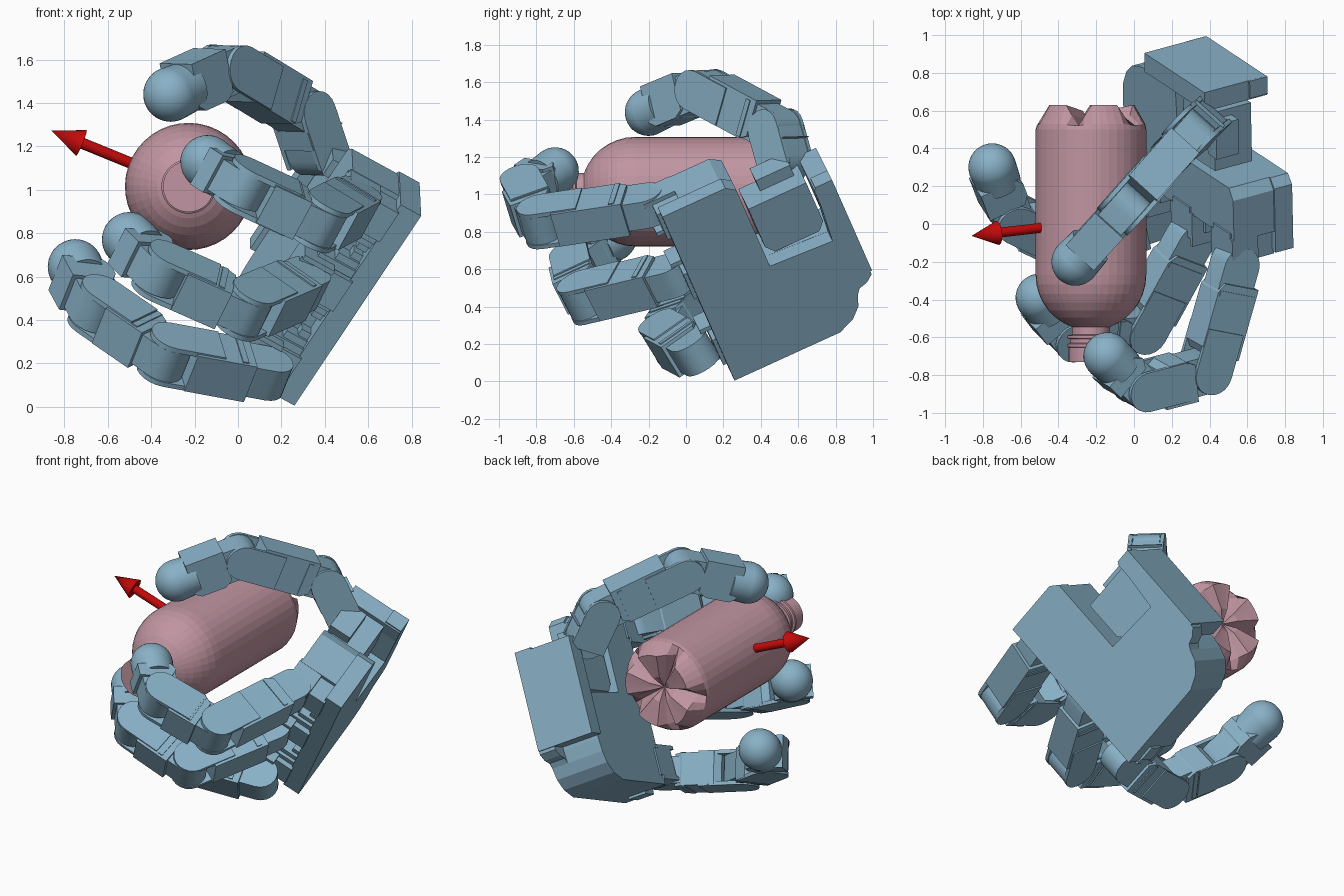
import bpy, bmesh
from math import sin, cos, pi, radians
from mathutils import Vector as V, Matrix

if "Cube" in bpy.data.objects:
    bpy.data.objects.remove(bpy.data.objects["Cube"])


def material(name, rgb):
    m = bpy.data.materials.new(name)
    m.diffuse_color = (*rgb, 1)
    m.use_nodes = True
    m.node_tree.nodes["Principled BSDF"].inputs["Base Color"].default_value = m.diffuse_color
    return m


BLUE = material("hand_blue", (.25, .44, .57))
PINK = material("bottle_pink", (.53, .30, .36))
RED = material("arrow_red", (.55, .003, .003))


def finish(bm, name, mat, smooth=False):
    bmesh.ops.recalc_face_normals(bm, faces=bm.faces)
    me = bpy.data.meshes.new(name)
    bm.to_mesh(me)
    bm.free()
    ob = bpy.data.objects.new(name, me)
    bpy.context.collection.objects.link(ob)
    me.materials.append(mat)
    if smooth:
        bpy.ops.object.select_all(action='DESELECT')
        ob.select_set(True)
        bpy.context.view_layer.objects.active = ob
        bpy.ops.object.shade_smooth_by_angle(angle=radians(30))
    return ob


def frame(o, x, y, z):
    m = Matrix((x, y, z)).transposed().to_4x4()
    m.translation = o
    return m


def prism(bm, pts, z0, z1, m):
    """Extrude a 2D outline between two heights in frame m."""
    lo = [bm.verts.new(m @ V((x, y, z0))) for x, y in pts]
    hi = [bm.verts.new(m @ V((x, y, z1))) for x, y in pts]
    bm.faces.new(lo[::-1])
    bm.faces.new(hi)
    n = len(pts)
    for i in range(n):
        bm.faces.new((lo[i], lo[(i + 1) % n], hi[(i + 1) % n], hi[i]))


def rect(x0, x1, y0, y1):
    return [(x0, y0), (x1, y0), (x1, y1), (x0, y1)]


def rounded_end(cx, r, x_flat, n=10):
    """Half disc about cx, closed off by a straight side at x_flat."""
    s = 1 if x_flat < cx else -1
    arc = [(cx + s * r * cos(t), r * sin(t))
           for t in (-pi / 2 + pi * i / n for i in range(n + 1))]
    return arc + [(x_flat, r), (x_flat, -r)]


def link(bm, a, b, h, cheeks=True):
    """One finger segment from joint a to joint b, bending about h."""
    d = (b - a).normalized()
    L = (b - a).length
    m = frame(a, d, h.cross(d), h)
    prism(bm, rounded_end(0, .105, .17), -.082, .082, m)             # hub
    e = L - .1 if cheeks else L - .07
    prism(bm, [(.1, -.125), (e, -.125), (e, .08), (e - .04, .11),
               (.15, .11), (.1, .08)], -.1, .1, m)                   # casing
    if cheeks:
        for s in (-1, 1):                                            # side plates
            z = sorted((s * .084, s * .108))
            prism(bm, rounded_end(L, .108, L - .24), *z, m)
            z = sorted((s * .1, s * .106))
            prism(bm, rect(.14, .17, -.11, .10), *z, m)


def finger(name, pts, thumb=False):
    j1, j2, j3, tip = pts = [V(p) for p in pts]
    h = (j3 - j2).cross(tip - j3) if thumb else (j2 - j1).cross(j3 - j2)
    h.normalize()
    bm = bmesh.new()
    link(bm, j1, j2, h)
    link(bm, j2, j3, h)
    link(bm, j3, tip, h, False)
    finish(bm, name, BLUE, True)
    # rounded rubber tip
    bm = bmesh.new()
    d = (tip - j3).normalized()
    rot = d.to_track_quat('Z', 'Y').to_matrix().to_4x4()
    bmesh.ops.create_uvsphere(bm, u_segments=32, v_segments=20, radius=.127,
                              matrix=Matrix.Translation(tip) @ rot)
    bmesh.ops.create_cone(bm, segments=32, radius1=.12, radius2=.127, depth=.12, cap_ends=True,
                          matrix=Matrix.Translation(tip - d * .06) @ rot)
    finish(bm, name + "_tip", BLUE, True)


# palm frame: U across the knuckles, W towards the wrist, P out of the palm
U = V((.522, -.345, .781)).normalized()
W = V((-.02, .91, .415))
W = (W - U * W.dot(U)).normalized()
P = U.cross(W)
PALM = frame(V((.26, .26, .005)), U, W, P)

# palm shell with thumb window
bm = bmesh.new()
wrist = [(.25, .90), (.215, .86), (.20, .81), (.17, .79), (.10, .765), (.04, .71), (0, .62)]
prism(bm, [(0, 0), (1.12, 0), (1.12, .37), (1.08, .42), (.56, .42), (.54, .78),
           (.89, .81), (.89, .91)] + wrist, 0, .11, PALM)
prism(bm, [(0, .12), (1.11, .12), (1.11, .36), (1.07, .42), (.56, .42), (.54, .8),
           (.25, .8)] + wrist[3:], .11, .36, PALM)
prism(bm, rect(.27, .88, .80, .91), 0, .385, PALM)
finish(bm, "palm", BLUE)

# stepped ribs beside each knuckle
bm = bmesh.new()
for a in (.14, .60, 1.0):
    for s in (-1, 1):
        for i, c in enumerate((.30, .22, .16)):
            x = a + s * (.1 + .035 * i)
            if 0 < x < 1.1:
                prism(bm, rect(x - .02, x + .02, .01 + .02 * i, .13), .1, c, PALM)
finish(bm, "knuckle_ribs", BLUE)

# knuckle motors
bm = bmesh.new()
for a in (.14, .59, 1.0):
    prism(bm, rect(a - .085, a + .085, -.02, .16), .1, .37, PALM)
    for s in (-1, 1):
        x = sorted((a + s * .084, a + s * .108))
        prism(bm, rect(*x, -.06, .13), .21, .37, PALM)
finish(bm, "knuckles", BLUE)

# fingers and thumb
finger("index_finger", [(.535, -.21, .94), (.375, -.775, .855), (.03, -.865, 1.015), (-.14, -.70, 1.125)])
finger("middle_finger", [(.30, -.07, .565), (.035, -.55, .45), (-.35, -.59, .62), (-.50, -.39, .77)])
finger("ring_finger", [(.13, .05, .155), (-.33, -.11, .24), (-.65, .04, .46), (-.75, .30, .645)])
finger("thumb", [(.36, .53, 1.17), (.30, .48, 1.35), (-.045, .09, 1.56), (-.31, -.20, 1.44)], True)

# thumb motor standing in the palm window
bm = bmesh.new()
prism(bm, [(.62, .44), (.88, .44), (.88, .78), (.62, .78), (.57, .74), (.57, .48)], .10, .33, PALM)
prism(bm, rect(.86, .95, .54, .74), .22, .36, PALM)
finish(bm, "thumb_motor", BLUE)

# bottle lying along y: domed shoulder, neck ring, five-lobed base
bm = bmesh.new()
N, R = 40, .293
prof = [(0, -.73), (.118, -.73), (.118, -.655), (.125, -.65), (.125, -.635), (.112, -.63),
        (.112, -.61), (.125, -.605), (.125, -.59), (.1, -.585), (.1, -.545)]
prof += [(R * sin(t), -.27 - R * cos(t)) for t in (radians(20 + 10 * i) for i in range(8))]
prof += [(R, .50), (R * .98, .53), (.23, .63), (.08, .60), (0, .55)]
rings = []
for r, y in prof:
    ring = []
    for k in range(N):
        t = radians(17) + 2 * pi * k / N
        depth = {0: 1, 1: .5, 7: .5}.get(k % 8, 0)
        yy = y - depth * max(0, y - .52)
        ring.append(bm.verts.new((-.228 - r * sin(t), yy if r else y, 1.015 + r * cos(t))))
    rings.append(ring)
for p, q in zip(rings, rings[1:]):
    for k in range(N):
        bm.faces.new((p[k], p[(k + 1) % N], q[(k + 1) % N], q[k]))
bmesh.ops.remove_doubles(bm, verts=bm.verts, dist=1e-5)
finish(bm, "bottle", PINK)

# arrow leaving the bottle
start, end = V((-.23, .01, 1.015)), V((-.86, -.063, 1.272))
d = (end - start).normalized()
rot = d.to_track_quat('Z', 'Y').to_matrix().to_4x4()
shaft = (end - start).length - .15
bm = bmesh.new()
bmesh.ops.create_cone(bm, segments=24, radius1=.026, radius2=.026, depth=shaft, cap_ends=True,
                      matrix=Matrix.Translation(start + d * shaft / 2) @ rot)
bmesh.ops.create_cone(bm, segments=24, radius1=.064, radius2=0, depth=.15, cap_ends=True,
                      matrix=Matrix.Translation(end - d * .075) @ rot)
finish(bm, "arrow", RED, True)
